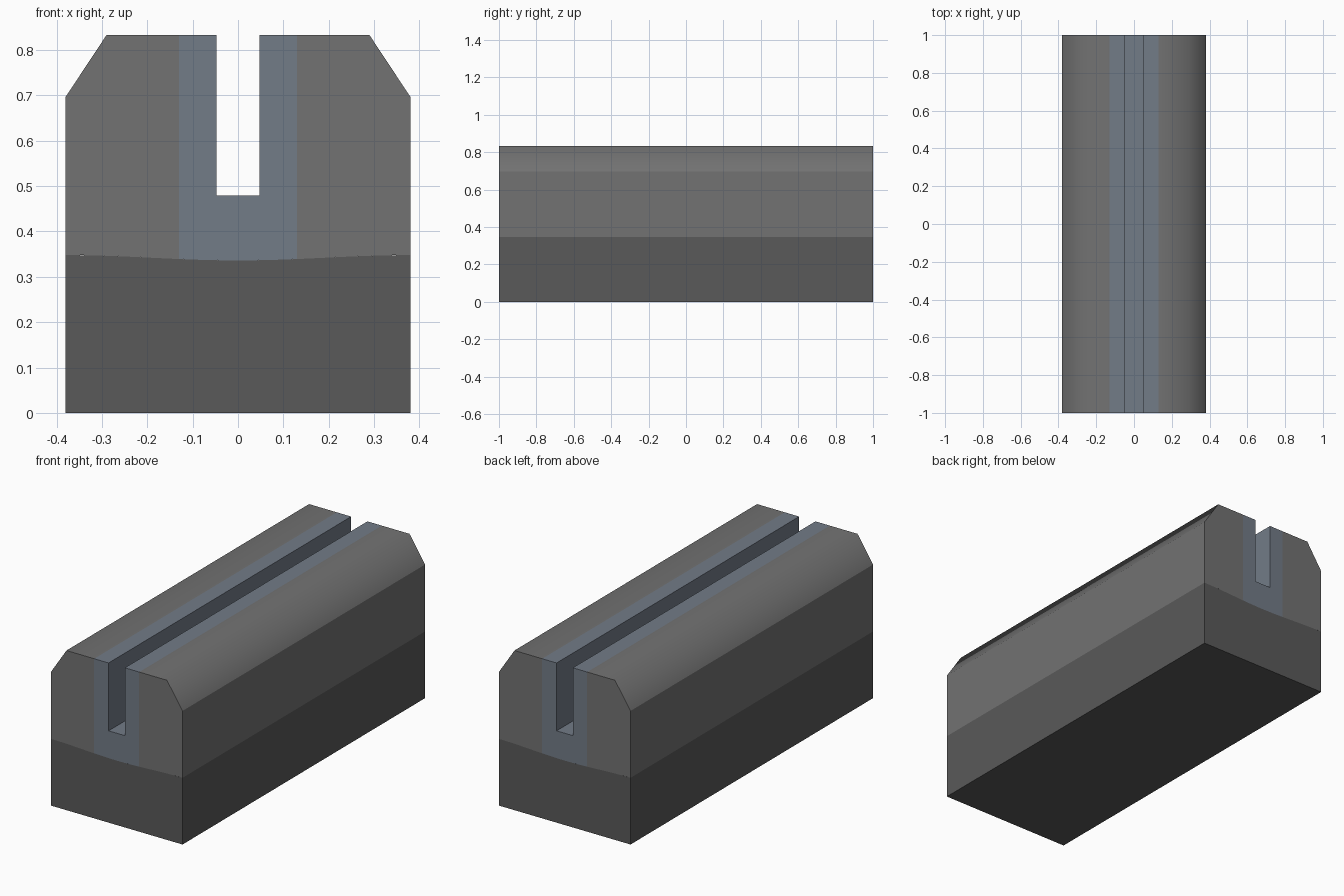
import bpy, bmesh, math

if "Cube" in bpy.data.objects:
    bpy.data.objects.remove(bpy.data.objects["Cube"])

HALF_LEN = 1.0


def material(name, rgb):
    m = bpy.data.materials.new(name)
    m.diffuse_color = (*rgb, 1)
    m.use_nodes = True
    m.node_tree.nodes["Principled BSDF"].inputs["Base Color"].default_value = m.diffuse_color
    return m


def seam(x):
    # gently sagging joint between base and upper body
    return 0.342 - 0.006 * math.cos(math.pi * x / 0.38)


def seam_points(x0, x1, n):
    xs = [x0 + (x1 - x0) * i / n for i in range(n + 1)]
    return [(x, seam(x)) for x in xs]


def extrude_profile(name, profile, mat, soft_corner=None):
    """Extrude an x-z outline along y; one long corner may be shaded smooth."""
    bm = bmesh.new()
    front = [bm.verts.new((x, -HALF_LEN, z)) for x, z in profile]
    back = [bm.verts.new((x, HALF_LEN, z)) for x, z in profile]
    bm.faces.new(front)
    bm.faces.new(back[::-1])
    n = len(profile)
    for i in range(n):
        j = (i + 1) % n
        bm.faces.new((front[j], front[i], back[i], back[j]))
    bmesh.ops.recalc_face_normals(bm, faces=bm.faces)
    for f in bm.faces:
        f.smooth = soft_corner is not None
    for e in bm.edges:
        e.smooth = all(soft_corner is not None
                       and math.dist((v.co.x, v.co.z), soft_corner) < 1e-4
                       for v in e.verts)
    me = bpy.data.meshes.new(name)
    bm.to_mesh(me)
    bm.free()
    me.materials.append(mat)
    ob = bpy.data.objects.new(name, me)
    bpy.context.collection.objects.link(ob)
    return ob


dark = material("dark_grey", (0.10, 0.10, 0.10))
grey = material("mid_grey", (0.17, 0.17, 0.17))
blue = material("blue_grey", (0.17, 0.20, 0.245))

# Lower base block with sagging top
extrude_profile("base", [(0.38, 0), (-0.38, 0)] + seam_points(-0.38, 0.38, 12), dark)

# Chamfered body halves either side of the channel
for name, s in (("left_body", -1), ("right_body", 1)):
    outline = seam_points(0.13, 0.38, 5) + [(0.38, 0.697), (0.29, 0.833), (0.13, 0.833)]
    extrude_profile(name, [(s * x, z) for x, z in outline], grey, (s * 0.29, 0.833))

# U-shaped channel lining with the open slot
half = [(0.13, 0.833), (0.047, 0.833), (0.047, 0.479)]
extrude_profile("slot_channel",
                seam_points(-0.13, 0.13, 4) + half + [(-x, z) for x, z in half[::-1]],
                blue)
